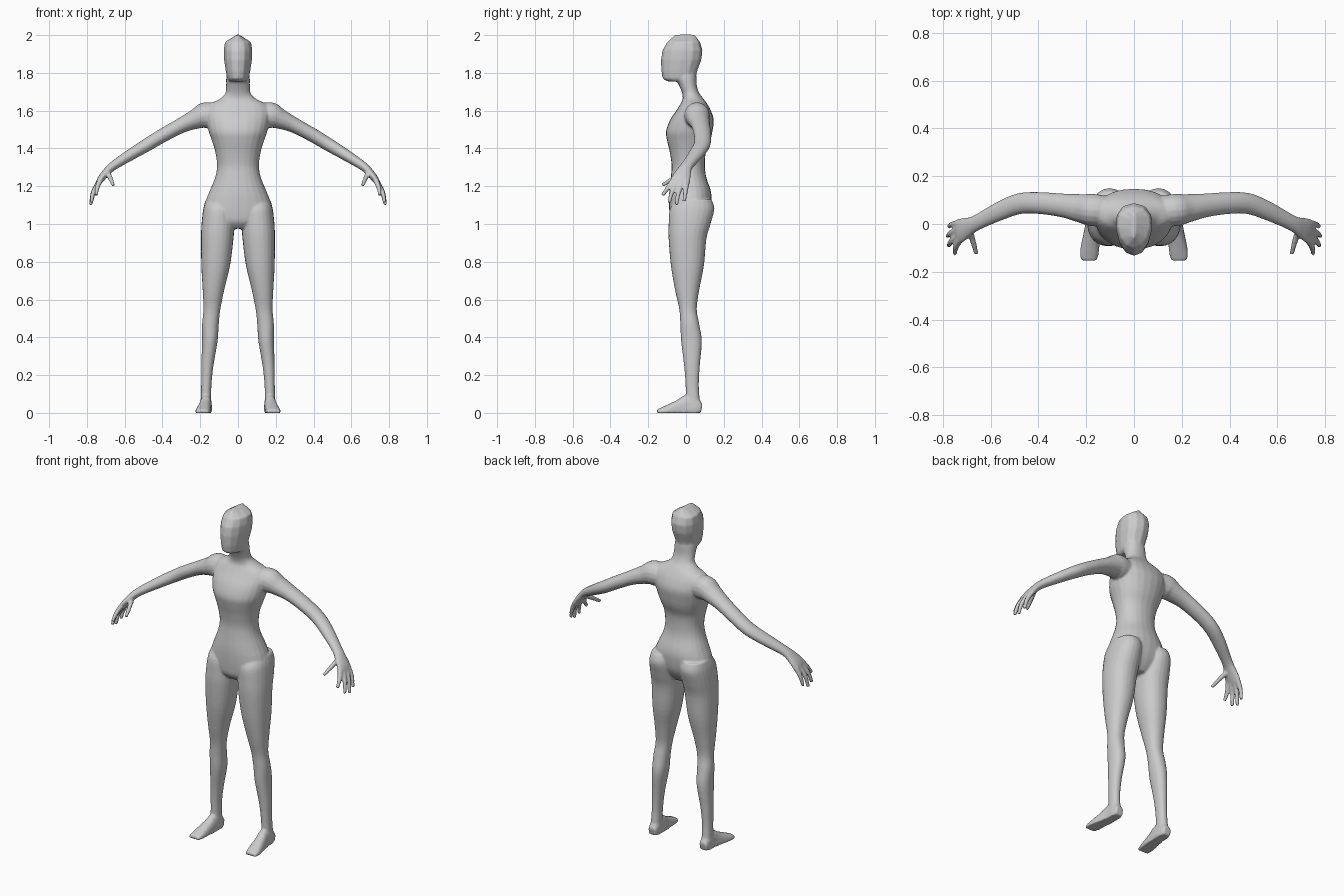
import bpy, bmesh
from math import cos, sin, pi
from mathutils import Vector

bm = bmesh.new()


def refine(rows, steps=4):
    """Smooth in-between rows (Catmull-Rom) for a list of number tuples."""
    out = []
    for i in range(len(rows) - 1):
        p = [rows[max(0, min(len(rows) - 1, i + k))] for k in (-1, 0, 1, 2)]
        for s in range(steps):
            t = s / steps
            out.append([0.5 * (2 * b + (c - a) * t + (2 * a - 5 * b + 4 * c - d) * t * t
                               + (3 * b - a - 3 * c + d) * t ** 3)
                        for a, b, c, d in zip(*p)])
    out.append(list(rows[-1]))
    return out


def oval(n, power):
    """Unit rounded cross-section; power 2 is an ellipse, more is boxier."""
    def f(v):
        return (1 if v >= 0 else -1) * abs(v) ** (2 / power)
    return [(f(cos(2 * pi * k / n)), f(sin(2 * pi * k / n))) for k in range(n)]


def skin(rings, both_sides):
    """Closed skin over rings of points, optionally repeated on the other side."""
    for side in ((1, -1) if both_sides else (1,)):
        vs = [[bm.verts.new((side * p[0], p[1], max(p[2], 0))) for p in r] for r in rings]
        n = len(vs[0])
        for a, b in zip(vs, vs[1:]):
            for k in range(n):
                bm.faces.new((a[k], a[(k + 1) % n], b[(k + 1) % n], b[k]))
        bm.faces.new(vs[0][::-1])
        bm.faces.new(vs[-1])


def stack(rows, both_sides=False, n=24, power=2.2, smooth=True, egg=0):
    """Horizontal slices: (z, centre x, half width, front y, back y)."""
    rings = []
    for z, x, w, f, b in (refine(rows) if smooth else rows):
        rings.append([(x + w * u * (1 + egg * v), (f + b) / 2 + (b - f) / 2 * v, z)
                      for u, v in oval(n, power)])
    skin(rings, both_sides)


def tube(rows, ref, n=16, power=2):
    """Mirrored limb along a path: (x, y, z, radius along ref, other radius)."""
    rows = refine(rows)
    pts = [Vector(r[:3]) for r in rows]
    rings = []
    for i, r in enumerate(rows):
        t = (pts[min(i + 1, len(pts) - 1)] - pts[max(i - 1, 0)]).normalized()
        a = Vector(ref)
        a = (a - t * a.dot(t)).normalized()
        c = t.cross(a)
        rings.append([pts[i] + a * r[3] * u + c * r[4] * v for u, v in oval(n, power)])
    skin(rings, True)


# torso and neck
stack([(.975, 0, .07, -.05, .07), (1.01, 0, .14, -.08, .10), (1.06, 0, .182, -.088, .125),
       (1.13, 0, .168, -.09, .135), (1.18, 0, .148, -.088, .13), (1.25, 0, .12, -.08, .107),
       (1.31, 0, .111, -.076, .10), (1.38, 0, .12, -.086, .105), (1.44, 0, .138, -.10, .128),
       (1.49, 0, .155, -.106, .14), (1.55, 0, .168, -.085, .147), (1.6, 0, .172, -.052, .132),
       (1.635, 0, .15, -.03, .113), (1.66, 0, .10, -.018, .095), (1.69, 0, .068, -.02, .072),
       (1.73, 0, .063, -.035, .058), (1.78, 0, .062, -.06, .055), (1.82, 0, .05, -.05, .05)])

# head: plain faceted egg with a ridged crown
stack([(1.755, 0, .048, -.10, .045), (1.77, 0, .057, -.124, .05), (1.81, 0, .065, -.131, .06),
       (1.87, 0, .074, -.133, .082), (1.92, 0, .076, -.125, .088), (1.963, 0, .069, -.10, .075),
       (2.003, 0, .006, -.055, .045)], n=12, smooth=False, egg=.15)

# legs, with the upper ends forming the buttocks
stack([(1.13, .10, .07, -.05, .135), (1.08, .102, .082, -.085, .15), (1.0, .106, .087, -.092, .13),
       (.92, .11, .086, -.092, .108), (.78, .118, .076, -.08, .095), (.65, .13, .057, -.058, .07),
       (.55, .138, .045, -.036, .057), (.47, .146, .044, -.03, .07), (.38, .149, .041, -.026, .084),
       (.25, .162, .032, -.01, .073), (.14, .168, .027, -.002, .068), (.04, .17, .029, 0, .076)],
      both_sides=True)

# feet
tube([(.17, .082, .02, .024, .025), (.17, .05, .025, .031, .06), (.17, .01, .02, .032, .075),
      (.175, -.03, .012, .034, .062), (.183, -.09, .006, .039, .04), (.188, -.13, .002, .039, .026),
      (.189, -.153, 0, .033, .018)], (1, 0, 0), power=2.6)

# arms and palms
tube([(.10, .055, 1.57, .06, .06), (.17, .058, 1.575, .068, .07), (.225, .066, 1.555, .06, .053),
      (.30, .078, 1.522, .05, .041), (.40, .088, 1.468, .046, .037), (.48, .085, 1.42, .044, .035),
      (.56, .055, 1.372, .04, .031), (.66, .005, 1.308, .033, .024), (.70, -.015, 1.27, .043, .021),
      (.728, -.028, 1.235, .053, .018), (.742, -.034, 1.21, .05, .012)], (0, 1, 0))

# thumb and four fingers: base, knuckle, tip
for base, mid, tip in [((.69, -.025, 1.27), (.673, -.075, 1.237), (.66, -.125, 1.205)),
                       ((.73, -.068, 1.23), (.746, -.097, 1.19), (.75, -.125, 1.152)),
                       ((.736, -.048, 1.22), (.765, -.074, 1.17), (.776, -.09, 1.113)),
                       ((.738, -.022, 1.22), (.768, -.04, 1.165), (.78, -.051, 1.10)),
                       ((.736, .002, 1.225), (.762, -.002, 1.175), (.774, -.01, 1.12))]:
    tube([(*base, .016, .015), (*mid, .0125, .0125), (*tip, .0095, .0095)], (0, 1, 0), n=10)

# fuse the parts into one continuous smooth skin
bmesh.ops.recalc_face_normals(bm, faces=bm.faces[:])
mesh = bpy.data.meshes.new("body")
bm.to_mesh(mesh)
bm.free()
body = bpy.data.objects.new("body", mesh)
bpy.context.collection.objects.link(body)
fuse = body.modifiers.new("fuse", 'REMESH')
fuse.mode = 'VOXEL'
fuse.voxel_size = .006
fuse.use_smooth_shade = True
soften = body.modifiers.new("soften", 'SMOOTH')
soften.factor = .5
soften.iterations = 4
